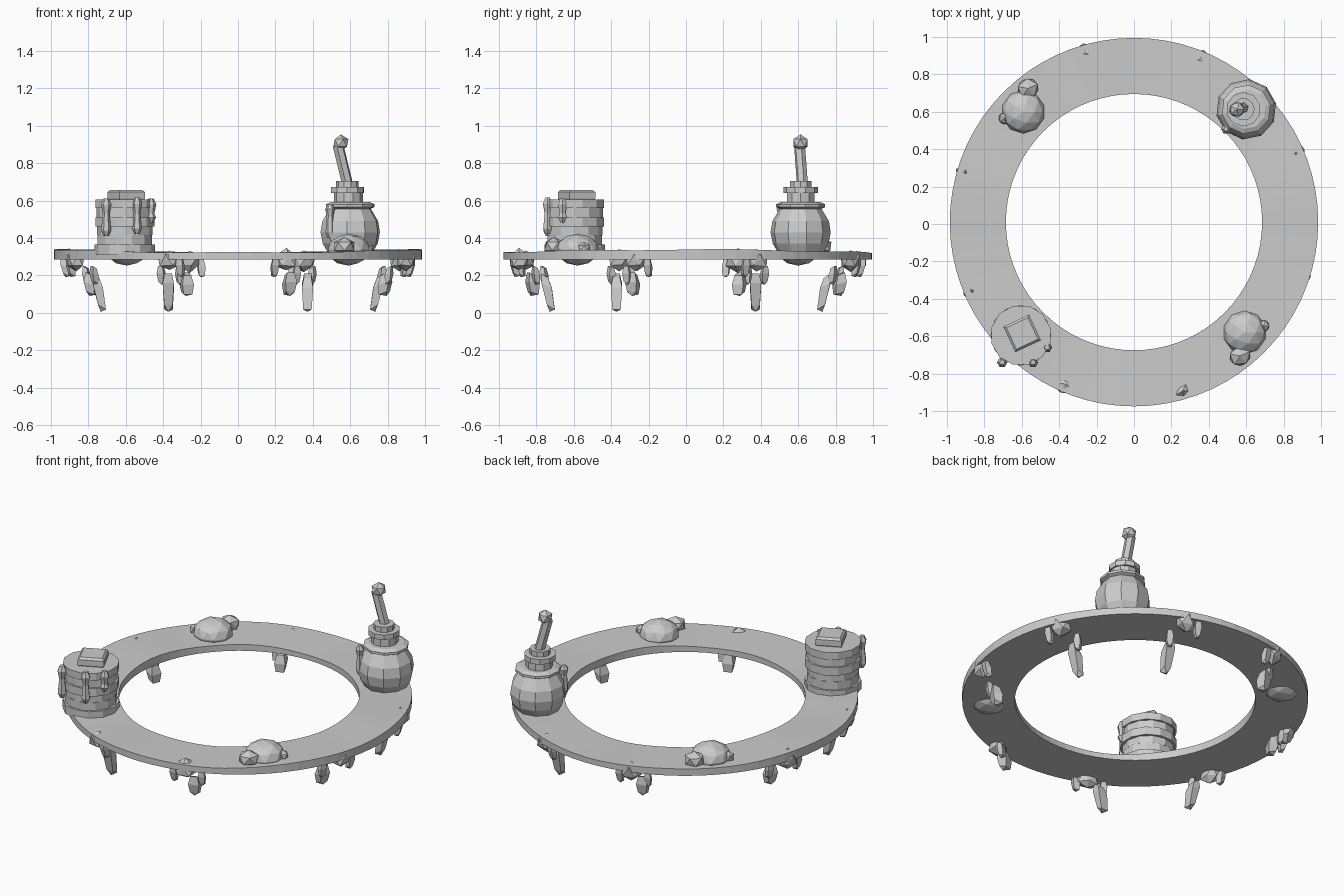
import bpy, bmesh, math, random
from mathutils import Vector, Matrix

random.seed(4)
cube = bpy.data.objects.get("Cube")
if cube:
    bpy.data.objects.remove(cube, do_unlink=True)

stone = bpy.data.materials.new("stone_grey")
stone.use_nodes = True
grey = (0.6, 0.6, 0.6, 1)
stone.diffuse_color = grey
stone.node_tree.nodes["Principled BSDF"].inputs["Base Color"].default_value = grey


def finish(bm, name):
    bmesh.ops.recalc_face_normals(bm, faces=bm.faces[:])
    mesh = bpy.data.meshes.new(name)
    bm.to_mesh(mesh)
    bm.free()
    mesh.materials.append(stone)
    obj = bpy.data.objects.new(name, mesh)
    bpy.context.collection.objects.link(obj)
    return obj


def lathe(name, profile, sides, center, turn=0.0):
    """Closed faceted solid from (radius, height) pairs."""
    bm = bmesh.new()
    rings = []
    for r, z in profile:
        ring = []
        for i in range(sides):
            a = turn + math.tau * i / sides
            ring.append(bm.verts.new((center[0] + r * math.cos(a),
                                      center[1] + r * math.sin(a), z)))
        rings.append(ring)
    for lo, hi in zip(rings, rings[1:]):
        for i in range(sides):
            j = (i + 1) % sides
            bm.faces.new((lo[i], lo[j], hi[j], hi[i]))
    bm.faces.new(rings[0])
    bm.faces.new(rings[-1])
    return finish(bm, name)


def rock(name, pos, size, turn=0.0, rough=0.0, detail=1):
    """Faceted ball, stretched, turned and optionally roughened."""
    bm = bmesh.new()
    bmesh.ops.create_icosphere(bm, subdivisions=detail, radius=1)
    for v in bm.verts:
        v.co *= 1 + random.uniform(-rough, rough)
    bm.transform(Matrix.Translation(pos) @ Matrix.Rotation(turn, 4, "Z")
                 @ Matrix.Diagonal((*size, 1)))
    return finish(bm, name)


def rod(name, start, end, radii, sides, turn=0.0):
    """Tapered prism between two points."""
    start, end = Vector(start), Vector(end)
    axis = end - start
    bm = bmesh.new()
    bmesh.ops.create_cone(bm, cap_ends=True, segments=sides, radius1=radii[0],
                          radius2=radii[1], depth=axis.length)
    spin = axis.to_track_quat("Z", "Y").to_matrix().to_4x4()
    bm.transform(Matrix.Translation((start + end) / 2) @ spin
                 @ Matrix.Rotation(turn, 4, "Z"))
    return finish(bm, name)


def crystal(name, pos, width, depth, low, high, turn, lean=0.0, waist=0.6):
    """Hanging shard: slanted top, widest at the waist, off-centre tip."""
    bm = bmesh.new()
    h = high - low
    rings = []
    for t, s in ((1.0, 0.65), (waist, 1.0), (0.18, 0.75)):
        rings.append([bm.verts.new((x * s * width / 2 + lean * (t - 0.5),
                                    y * s * depth / 2,
                                    low + h * t - (0.12 * h if x < 0 else 0)))
                      for x, y in ((-1, -1), (1, -1), (1, 1), (-1, 1))])
    tip = bm.verts.new((width * 0.25 - lean * 0.5, 0, low))
    bm.faces.new(rings[0])
    for a, b in zip(rings, rings[1:]):
        for i in range(4):
            bm.faces.new((a[i], a[(i + 1) % 4], b[(i + 1) % 4], b[i]))
    for i in range(4):
        bm.faces.new((rings[2][i], rings[2][(i + 1) % 4], tip))
    bm.transform(Matrix.Translation((pos[0], pos[1], 0)) @ Matrix.Rotation(turn, 4, "Z"))
    return finish(bm, name)


# Ring platform with a gently rolling top
bm = bmesh.new()
N = 72
loops = []
for i in range(N):
    a = math.tau * i / N
    top = 0.33 + 0.008 * math.cos(2 * a) + 0.003 * math.sin(7 * a)
    loops.append([bm.verts.new((r * math.cos(a), 0.01 + r * math.sin(a), z))
                  for r, z in ((0.985, 0.285), (0.985, top), (0.685, top - 0.004),
                               (0.685, 0.285))])
for i in range(N):
    a, b = loops[i], loops[(i + 1) % N]
    for k in range(4):
        bm.faces.new((a[k], b[k], b[(k + 1) % 4], a[(k + 1) % 4]))
finish(bm, "ring_platform")

# Brick tower: stacked courses, alternately turned
TX, TY = -0.605, -0.595
courses = [0.162, 0.15, 0.148, 0.163, 0.152, 0.163]
edges = [0.31, 0.365, 0.415, 0.46, 0.51, 0.56, 0.605]
for i, r in enumerate(courses):
    lathe(f"tower_course_{i + 1}", [(r, edges[i]), (r, edges[i + 1])], 12,
          (TX, TY), math.radians(15) * (i % 2))

# Square cap on the tower
lathe("tower_cap", [(0.1, 0.6), (0.107, 0.612), (0.107, 0.645), (0.09, 0.657)], 4,
      (-0.598, -0.585), math.radians(70))

# Drips running down the tower
for i, (x, y, lo, hi) in enumerate(((-0.705, -0.74, 0.41, 0.61),
                                    (-0.54, -0.74, 0.42, 0.615),
                                    (-0.465, -0.66, 0.48, 0.61))):
    lathe(f"tower_drip_{i + 1}", [(0.012, lo), (0.027, lo + 0.03), (0.018, hi - 0.08),
                                  (0.028, hi - 0.03), (0.014, hi)], 6, (x, y))

# Round pot with stacked collars
PX, PY = 0.6, 0.613
lathe("pot_body", [(0.115, 0.31), (0.15, 0.37), (0.162, 0.43), (0.152, 0.49),
                   (0.11, 0.56)], 10, (PX, PY), 0.2)
lathe("pot_rim", [(0.105, 0.552), (0.132, 0.565), (0.132, 0.58), (0.105, 0.592)],
      10, (PX, PY), 0.2)
lathe("pot_neck", [(0.078, 0.585), (0.078, 0.64)], 10, (PX - 0.01, PY))
lathe("pot_collar", [(0.092, 0.64), (0.092, 0.672)], 10, (PX - 0.015, PY), 0.3)
lathe("pot_top", [(0.06, 0.67), (0.06, 0.705)], 10, (PX - 0.015, PY))

# Leaning handle with a knob, and a drip on the pot
rod("handle", (0.585, 0.622, 0.69), (0.535, 0.607, 0.895), (0.03, 0.03), 6)
rock("handle_knob", (0.55, 0.612, 0.908), (0.045, 0.045, 0.045))
lathe("pot_drip", [(0.012, 0.4), (0.024, 0.43), (0.018, 0.52), (0.026, 0.555),
                   (0.012, 0.58)], 6, (0.492, 0.507))

# Boulders sunk into the ring, each with two small companions
for side, s in (("right", 1), ("left", -1)):
    x, y = 0.592 * s, -0.59 * s + 0.01
    rock(f"{side}_boulder", (x, y, 0.337), (0.116, 0.116, 0.085), detail=2)
    rock(f"{side}_boulder_small", (x - 0.025 * s, y - 0.125 * s, 0.355),
         (0.064, 0.058, 0.05), 0.4)
    rock(f"{side}_boulder_pebble", (x + 0.1 * s, y + 0.035 * s, 0.345),
         (0.035, 0.035, 0.035))

# Rock clumps around the rim, with splinters hanging under them
for i, deg in enumerate((23, 68, 106, 163.5, 203, 247, 286, 343)):
    a = math.radians(deg)
    c, s = math.cos(a), math.sin(a)
    rock(f"rim_rock_{i + 1}", (0.94 * c, 0.01 + 0.94 * s, 0.28),
         (0.052, 0.066, 0.06), a, 0.16)
    b = a + math.radians(4 if i % 2 else -4)
    crystal(f"rim_splinter_{i + 1}", (0.945 * math.cos(b), 0.01 + 0.945 * math.sin(b)),
            0.04, 0.04, 0.19, 0.3, b, 0.02)
    b = a - math.radians(5 if i % 2 else -5)
    crystal(f"rim_chip_{i + 1}", (0.87 * math.cos(b), 0.01 + 0.87 * math.sin(b)),
            0.035, 0.04, 0.15, 0.25, b, 0.01)

# Loose shards floating below the ring, repeated half a turn around
for half, s in (("back", 1), ("front", -1)):
    for i, (x, y) in enumerate(((0.372, 0.735), (0.74, 0.372))):
        crystal(f"{half}_long_shard_{i + 1}", (x * s, y * s), 0.055, 0.06, 0.005, 0.21,
                math.atan2(y * s, x * s) + (0.45 if i == 0 else -0.45), 0.04, 0.75)
    for i, (x, y) in enumerate(((-0.275, 0.82), (-0.785, 0.285))):
        crystal(f"{half}_small_shard_{i + 1}", (x * s, y * s), 0.06, 0.065, 0.09, 0.215,
                math.atan2(y * s, x * s), 0.01, 0.6)
